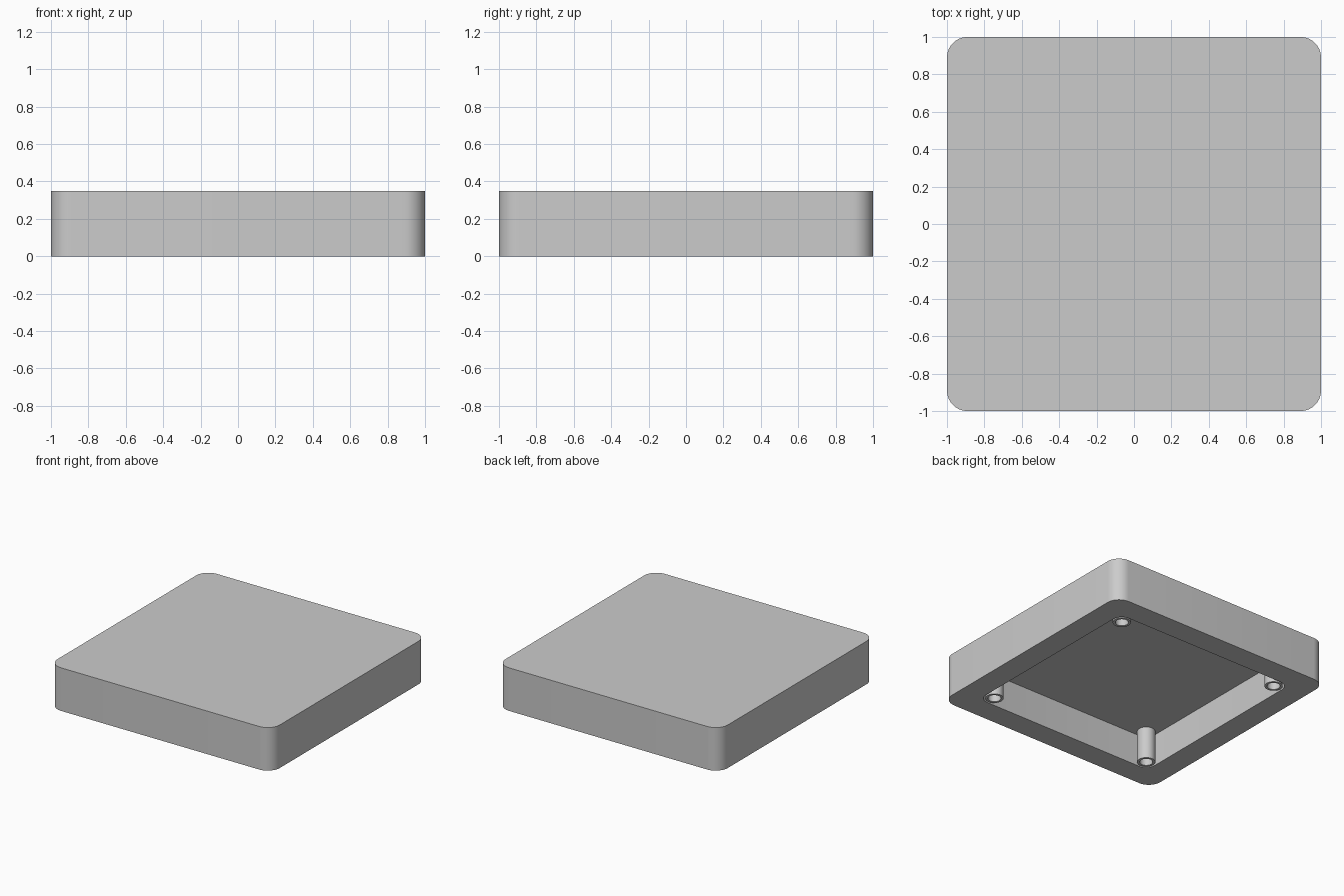
import bpy, bmesh, math

cube = bpy.data.objects.get("Cube")
if cube:
    bpy.data.objects.remove(cube, do_unlink=True)

HEIGHT, DEPTH = 0.35, 0.26
POST = 0.73

grey = bpy.data.materials.new("plain_grey")
grey.use_nodes = True
colour = (0.6, 0.6, 0.6, 1)
grey.diffuse_color = colour
grey.node_tree.nodes["Principled BSDF"].inputs["Base Color"].default_value = colour


def rounded_square(half, radius, z, steps=12):
    """Points of a square with round corners; a circle when half equals radius."""
    points = []
    for corner in range(4):
        middle = math.radians(45 + 90 * corner)
        cx = math.copysign(half - radius, math.cos(middle))
        cy = math.copysign(half - radius, math.sin(middle))
        for i in range(steps):
            # a full circle must not repeat its quarter points
            span = steps if half == radius else steps - 1
            a = math.radians(90) * (corner + i / span)
            points.append((cx + radius * math.cos(a), cy + radius * math.sin(a), z))
    return points


def skin(name, loops, capped, location=(0, 0, 0)):
    """Join matching loops with quads and, if wanted, close both ends."""
    bm = bmesh.new()
    rings = [[bm.verts.new(p) for p in loop] for loop in loops]
    for a, b in zip(rings, rings[1:]):
        for i in range(len(a)):
            j = (i + 1) % len(a)
            bm.faces.new((a[i], b[i], b[j], a[j]))
    if capped:
        bm.faces.new(rings[0])
        bm.faces.new(reversed(rings[-1]))
    mesh = bpy.data.meshes.new(name)
    bm.to_mesh(mesh)
    bm.free()
    mesh.materials.append(grey)
    obj = bpy.data.objects.new(name, mesh)
    obj.location = location
    bpy.context.collection.objects.link(obj)
    bpy.ops.object.select_all(action="DESELECT")
    obj.select_set(True)
    bpy.context.view_layer.objects.active = obj
    bpy.ops.object.shade_smooth_by_angle(angle=math.radians(30))


# Shell, hollow from below
skin("shell", [
    rounded_square(1.0, 0.11, HEIGHT),
    rounded_square(1.0, 0.11, 0),
    rounded_square(0.81, 0.08, 0),
    rounded_square(0.81, 0.08, DEPTH),
], capped=True)

# Hollow screw posts in the four corners of the cavity
for side, x in (("left", POST), ("right", -POST)):
    for end, y in (("front", -POST), ("back", POST)):
        skin(f"{end}_{side}_post", [
            rounded_square(0.067, 0.067, DEPTH),
            rounded_square(0.067, 0.067, 0),
            rounded_square(0.048, 0.048, 0),
            rounded_square(0.048, 0.048, DEPTH),
        ], capped=False, location=(x, y, 0))
